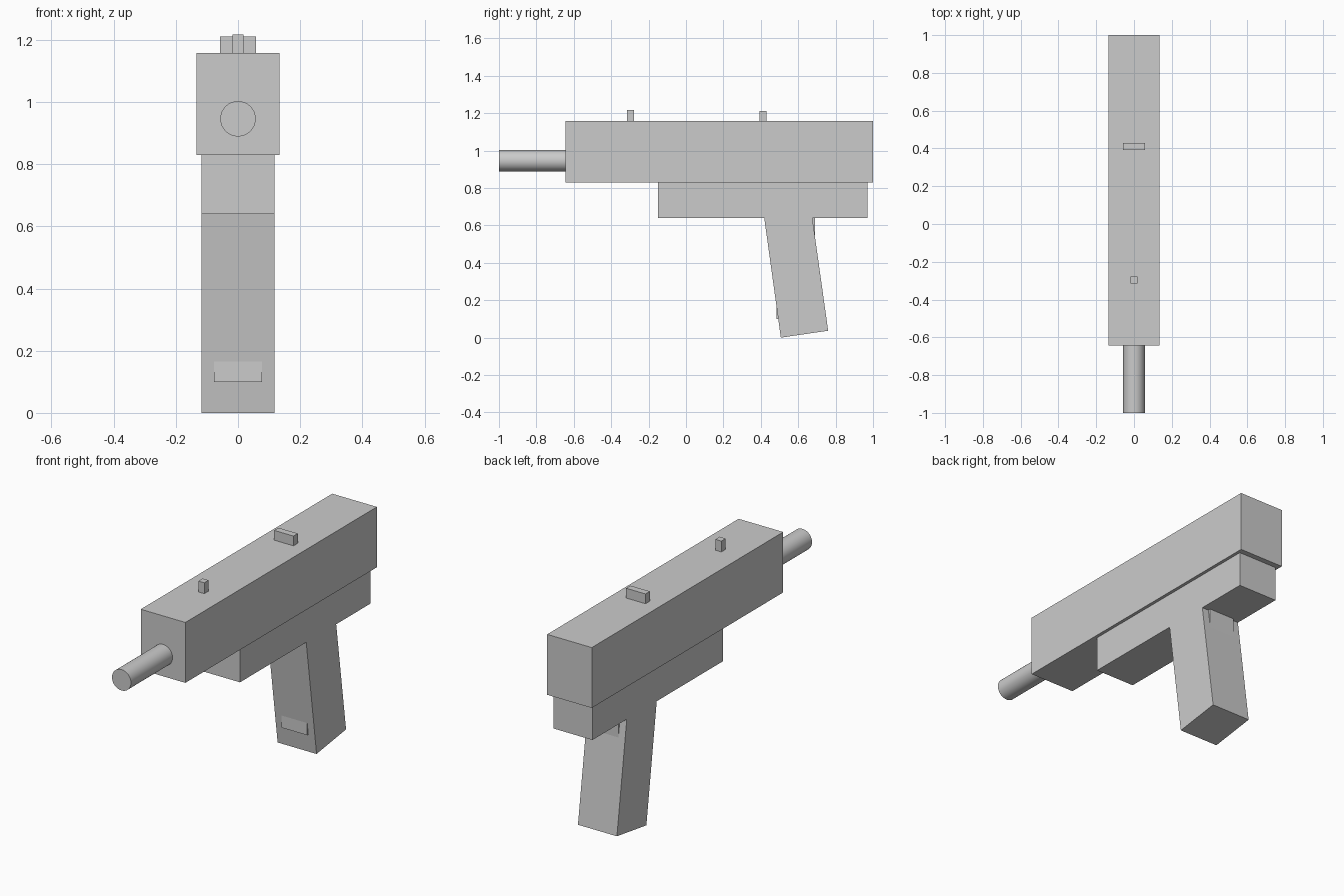
import bpy, bmesh, math

if "Cube" in bpy.data.objects:
    bpy.data.objects.remove(bpy.data.objects["Cube"])


def prism(name, half_width, profile):
    """Extrude a (y, z) profile symmetrically across x."""
    bm = bmesh.new()
    sides = [[bm.verts.new((x, y, z)) for y, z in profile]
             for x in (-half_width, half_width)]
    bm.faces.new(sides[0])
    bm.faces.new(sides[1][::-1])
    n = len(profile)
    for i in range(n):
        j = (i + 1) % n
        bm.faces.new((sides[0][i], sides[1][i], sides[1][j], sides[0][j]))
    bmesh.ops.recalc_face_normals(bm, faces=bm.faces)
    mesh = bpy.data.meshes.new(name)
    bm.to_mesh(mesh)
    bm.free()
    obj = bpy.data.objects.new(name, mesh)
    bpy.context.collection.objects.link(obj)
    return obj


def box(name, half_width, y0, y1, z0, z1):
    return prism(name, half_width, [(y0, z0), (y1, z0), (y1, z1), (y0, z1)])


# Main housing and the narrower frame below it
box("receiver", 0.134, -0.643, 1.0, 0.83, 1.158)
box("lower_frame", 0.117, -0.15, 0.97, 0.64, 0.83)

# Raked grip, with the upright magazine showing through front and back
prism("grip", 0.117, [(0.507, 0.0), (0.76, 0.037), (0.667, 0.70), (0.41, 0.70)])
box("magazine", 0.077, 0.484, 0.69, 0.10, 0.70)

# Sights on the top face
box("front_sight", 0.018, -0.315, -0.278, 1.15, 1.217)
box("rear_sight", 0.058, 0.393, 0.43, 1.15, 1.211)

# Round barrel
bpy.ops.mesh.primitive_cylinder_add(
    vertices=32, radius=0.057, depth=0.38,
    location=(0, -0.81, 0.946), rotation=(math.pi / 2, 0, 0))
barrel = bpy.context.object
barrel.name = "barrel"
bpy.ops.object.shade_smooth_by_angle(angle=math.radians(30))
